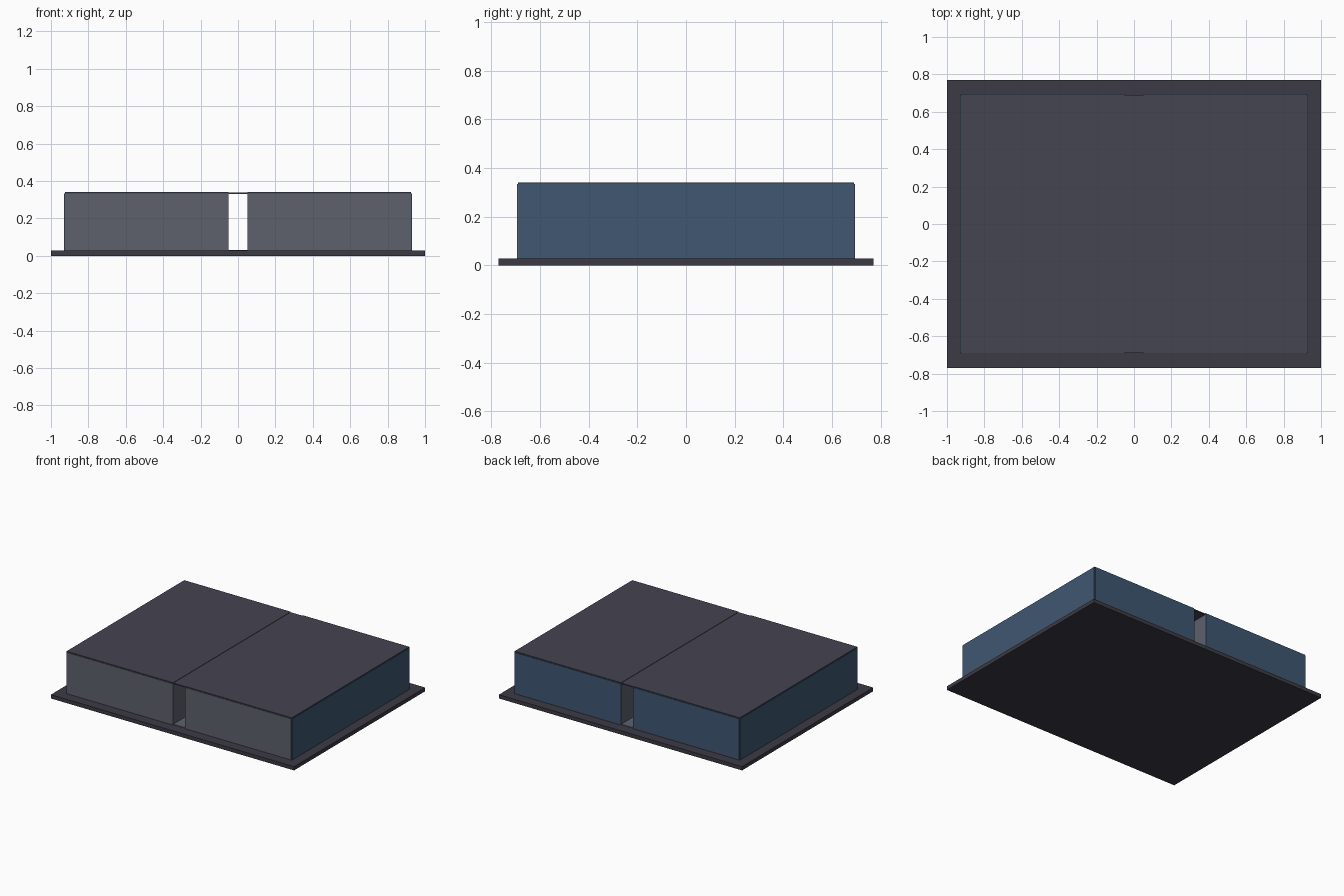
import bpy
import bmesh

if "Cube" in bpy.data.objects:
    bpy.data.objects.remove(bpy.data.objects["Cube"])


def make_mat(name, rgb):
    m = bpy.data.materials.new(name)
    m.diffuse_color = (*rgb, 1)
    m.use_nodes = True
    m.node_tree.nodes["Principled BSDF"].inputs["Base Color"].default_value = m.diffuse_color
    return m


base_mat = make_mat("dark_base", (0.045, 0.043, 0.06))
roof_mat = make_mat("dark_roof", (0.06, 0.058, 0.082))
blue_mat = make_mat("blue_panel", (0.05, 0.095, 0.17))
grey_mat = make_mat("grey_panel", (0.11, 0.12, 0.15))


def box(name, lo, hi, mat):
    """Axis-aligned box between two corners."""
    bm = bmesh.new()
    bmesh.ops.create_cube(bm, size=1)
    for v in bm.verts:
        v.co = [(a + b) / 2 + c * (b - a) for a, b, c in zip(lo, hi, v.co)]
    mesh = bpy.data.meshes.new(name)
    bm.to_mesh(mesh)
    bm.free()
    mesh.materials.append(mat)
    ob = bpy.data.objects.new(name, mesh)
    bpy.context.collection.objects.link(ob)
    return ob


X, Y = 0.93, 0.695          # outer half sizes of the body
GAP = 0.05                  # half width of the central passage
T = 0.006                   # cladding thickness
Z0, Z1, TOP = 0.028, 0.334, 0.341

# Base plate and the floor and cover of the passage
box("base_plate", (-1, -0.77, 0), (1, 0.77, Z0), base_mat)
box("passage_floor", (-GAP, -Y + T, Z0), (GAP, Y - T, Z0 + 0.004), grey_mat)
box("passage_cover", (-GAP, -Y + T, 0.331), (GAP, Y - T, TOP - 0.003), roof_mat)


def span(side, a, b):
    """Mirror an x range to the chosen side."""
    return sorted((side * a, side * b))


# Two mirrored halves: grey core, cladding panels and roof
for side, label in ((-1, "left"), (1, "right")):
    x0, x1 = span(side, GAP, X - T)
    box(label + "_core", (x0, -Y + T, Z0), (x1, Y - T, Z1), grey_mat)
    box(label + "_front_panel", (x0, -Y, Z0), (x1, -Y + T, Z1), grey_mat)
    box(label + "_back_panel", (x0, Y - T, Z0), (x1, Y, Z1), blue_mat)
    p0, p1 = span(side, X - T, X)
    box(label + "_side_panel", (p0, -Y + T, Z0), (p1, Y - T, Z1), blue_mat)
    r0, r1 = span(side, GAP, X - 0.004)
    box(label + "_roof", (r0, -Y + 0.004, Z1), (r1, Y - 0.004, TOP), roof_mat)
